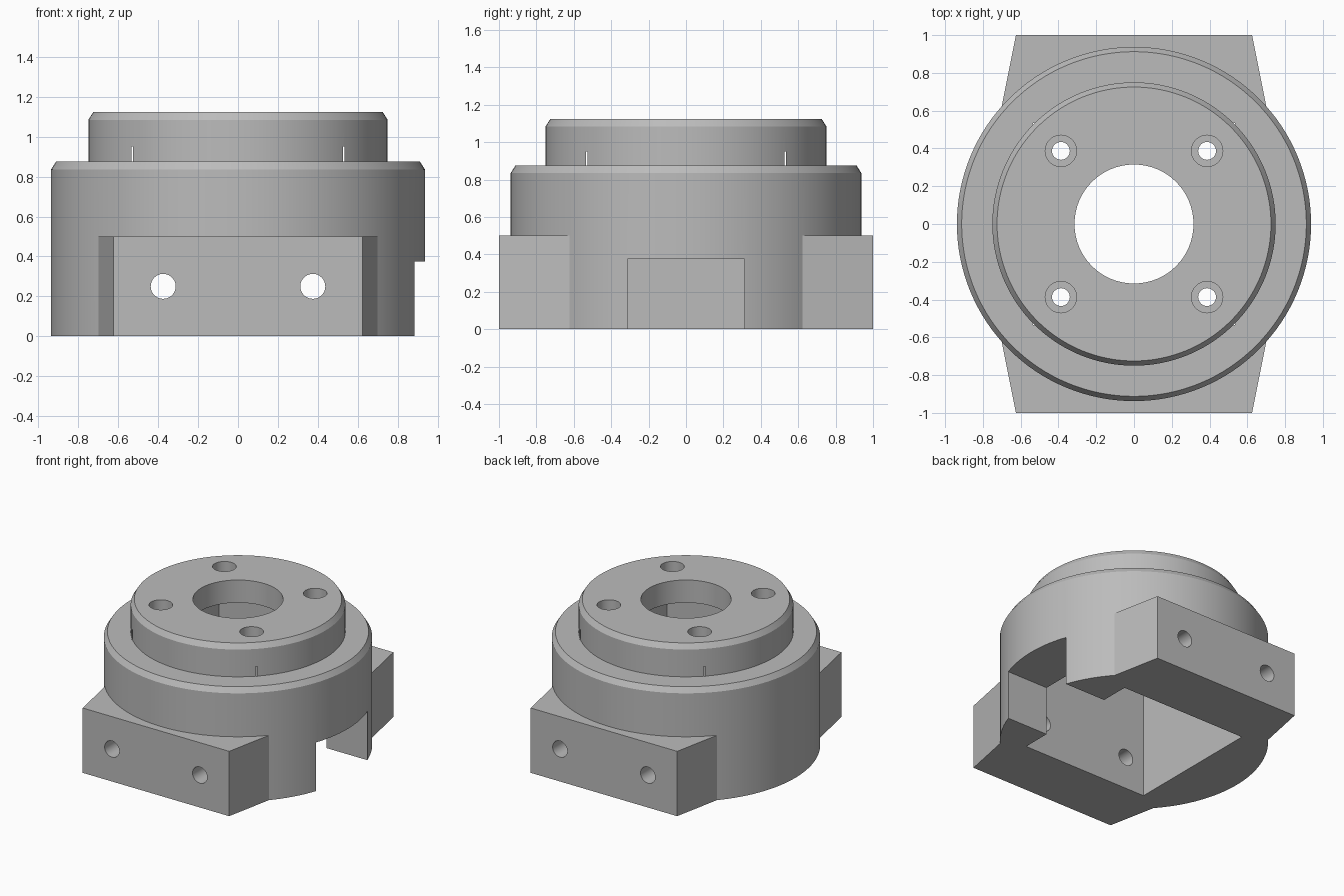
import bpy, bmesh, math
from mathutils import Matrix

cube = bpy.data.objects.get("Cube")
if cube:
    bpy.data.objects.remove(cube, do_unlink=True)

grey = bpy.data.materials.new("plain grey")
grey.use_nodes = True
COLOUR = (0.5, 0.5, 0.5, 1)
grey.diffuse_color = COLOUR
grey.node_tree.nodes["Principled BSDF"].inputs["Base Color"].default_value = COLOUR


def make(name, bm):
    bmesh.ops.recalc_face_normals(bm, faces=bm.faces[:])
    mesh = bpy.data.meshes.new(name)
    bm.to_mesh(mesh)
    bm.free()
    mesh.materials.append(grey)
    obj = bpy.data.objects.new(name, mesh)
    bpy.context.collection.objects.link(obj)
    return obj


def lathe(name, profile, sides=128):
    """Closed solid turned about z from (radius, height) pairs."""
    bm = bmesh.new()
    rings = [[bm.verts.new((r * math.cos(math.tau * i / sides),
                            r * math.sin(math.tau * i / sides), z))
              for i in range(sides)] for r, z in profile]
    for low, high in zip(rings, rings[1:]):
        for i in range(sides):
            j = (i + 1) % sides
            bm.faces.new((low[i], low[j], high[j], high[i]))
    bm.faces.new(rings[0])
    bm.faces.new(rings[-1])
    return make(name, bm)


def prism(name, outline, z0, z1):
    bm = bmesh.new()
    face = bm.faces.new([bm.verts.new((x, y, z0)) for x, y in outline])
    new = bmesh.ops.extrude_face_region(bm, geom=[face])["geom"]
    bmesh.ops.translate(bm, vec=(0, 0, z1 - z0),
                        verts=[v for v in new if isinstance(v, bmesh.types.BMVert)])
    return make(name, bm)


def rect(x0, x1, y0, y1):
    return [(x0, y0), (x1, y0), (x1, y1), (x0, y1)]


def drill(name, radius, z0, z1, x, y, sides=48):
    obj = lathe(name, [(radius, z0), (radius, z1)], sides)
    obj.data.transform(Matrix.Translation((x, y, 0)))
    return obj


def combine(target, tool, operation):
    mod = target.modifiers.new(tool.name, 'BOOLEAN')
    mod.operation = operation
    mod.solver = 'EXACT'
    mod.object = tool
    bpy.context.view_layer.objects.active = target
    bpy.ops.object.modifier_apply(modifier=mod.name)
    bpy.data.objects.remove(tool, do_unlink=True)


# Stepped round body with chamfered rims
R, r = 0.9375, 0.75
body = lathe("stepped_housing", [(R, 0), (R, 0.835), (R - 0.025, 0.875), (r, 0.875),
                                 (r, 1.085), (r - 0.025, 1.125)])

# Tapered mounting blocks, front and back
for s in (-1, 1):
    outline = [(-0.625, s), (0.625, s), (0.713, s * 0.56), (-0.713, s * 0.56)]
    combine(body, prism("mounting_block", outline, 0, 0.5), 'UNION')

# Square cavity from below, side notch and central bore
H = 0.535
combine(body, prism("cavity", rect(-H, H, -H, H), -0.1, 0.95), 'DIFFERENCE')
combine(body, prism("side_notch", rect(0.4, 1.1, -0.3125, 0.3125), -0.1, 0.375), 'DIFFERENCE')
combine(body, drill("bore", 0.315, 0.8, 1.3, 0, 0, 96), 'DIFFERENCE')

# Counterbored screw holes in the top
for x in (-0.387, 0.387):
    for y in (-0.387, 0.387):
        combine(body, drill("screw_hole", 0.047, 0.8, 1.3, x, y), 'DIFFERENCE')
        combine(body, drill("counterbore", 0.083, 1.025, 1.3, x, y), 'DIFFERENCE')

# Cross holes running through both mounting blocks
for x in (-0.375, 0.375):
    hole = lathe("cross_hole", [(0.0625, -1.2), (0.0625, 1.2)], 48)
    hole.data.transform(Matrix.Translation((x, 0, 0.25)) @ Matrix.Rotation(math.pi / 2, 4, 'X'))
    combine(body, hole, 'DIFFERENCE')

bpy.ops.object.select_all(action='DESELECT')
body.select_set(True)
bpy.context.view_layer.objects.active = body
bpy.ops.object.shade_smooth_by_angle(angle=math.radians(20))
